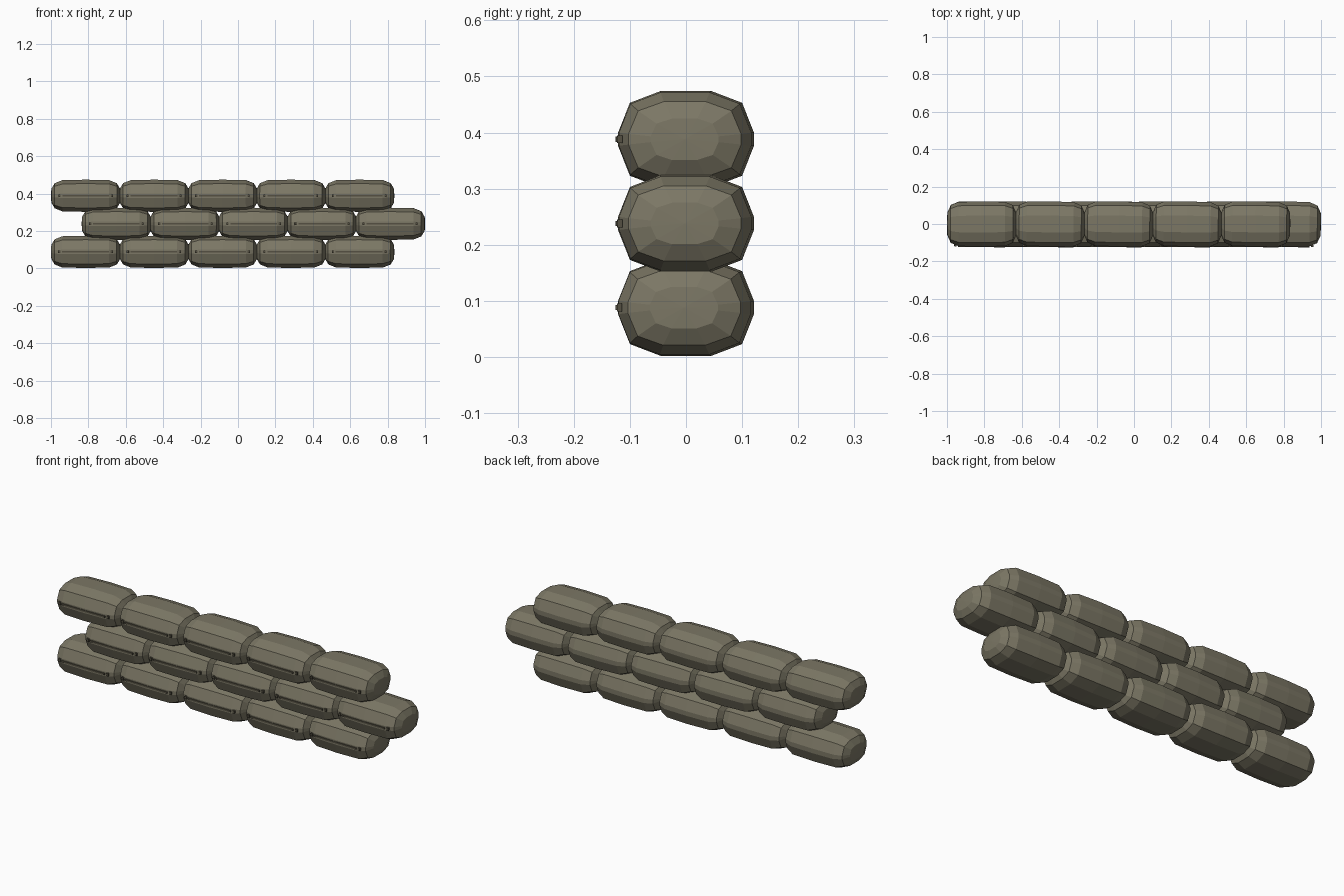
import bpy, bmesh, math, random
from mathutils import Matrix

if "Cube" in bpy.data.objects:
    bpy.data.objects.remove(bpy.data.objects["Cube"])

random.seed(4)


def material(name, col):
    m = bpy.data.materials.new(name)
    m.diffuse_color = (*col, 1)
    m.use_nodes = True
    m.node_tree.nodes["Principled BSDF"].inputs["Base Color"].default_value = m.diffuse_color
    return m


CLOTH = material("burlap", (0.20, 0.185, 0.13))
THREAD = material("seam_thread", (0.09, 0.08, 0.055))

# bag cross-section (y, z), one quarter, mirrored to a full loop
QUARTER = [(0.121, 0.012), (0.1, 0.065), (0.045, 0.086)]
SECTION = (QUARTER + [(-y, z) for y, z in reversed(QUARTER)]
           + [(-y, -z) for y, z in QUARTER] + [(y, -z) for y, z in reversed(QUARTER)])
# stations along the bag: x, y scale, z scale
HALF = [(0.184, 0.50, 0.43), (0.166, 0.83, 0.78), (0.125, 0.975, 0.97)]
STATIONS = [(-x, a, b) for x, a, b in HALF] + [(0, 1, 1)] + HALF[::-1]


def finish(bm, name, mat, matrix):
    bmesh.ops.recalc_face_normals(bm, faces=bm.faces)
    me = bpy.data.meshes.new(name)
    bm.to_mesh(me)
    bm.free()
    me.materials.append(mat)
    ob = bpy.data.objects.new(name, me)
    ob.matrix_world = matrix
    bpy.context.collection.objects.link(ob)


def bag(name, matrix):
    bm = bmesh.new()
    rings = [[bm.verts.new((x, y * a, z * b)) for y, z in SECTION] for x, a, b in STATIONS]
    n = len(SECTION)
    for r, s in zip(rings, rings[1:]):
        for i in range(n):
            j = (i + 1) % n
            bm.faces.new((r[i], r[j], s[j], s[i]))
    # slightly domed ends
    for ring, x in ((rings[0], -0.186), (rings[-1], 0.186)):
        tip = bm.verts.new((x, 0, 0))
        for i in range(n):
            bm.faces.new((ring[i], ring[(i + 1) % n], tip))
    finish(bm, name, CLOTH, matrix)


def seam(name, matrix):
    # long stitched strip on the front plus a small knot at each end
    bm = bmesh.new()
    for x, length, h in ((0, 0.25, 0.009), (-0.14, 0.012, 0.014), (0.14, 0.012, 0.014)):
        y = -0.119 if x == 0 else -0.116
        bmesh.ops.create_cube(bm, size=1, matrix=Matrix.Translation((x, y, 0))
                              @ Matrix.Diagonal((length, 0.009, h, 1)))
    finish(bm, name, THREAD, matrix)


# three staggered courses of five bags
for row in range(3):
    start = -0.65 if row == 1 else -0.814
    for i in range(5):
        turn = math.radians(random.uniform(-1.3, 1.3))
        m = (Matrix.Translation((start + 0.366 * i, 0, 0.088 + 0.15 * row))
             @ Matrix.Rotation(turn, 4, 'Z'))
        bag(f"sandbag_{row}_{i}", m)
        seam(f"seam_{row}_{i}", m)
